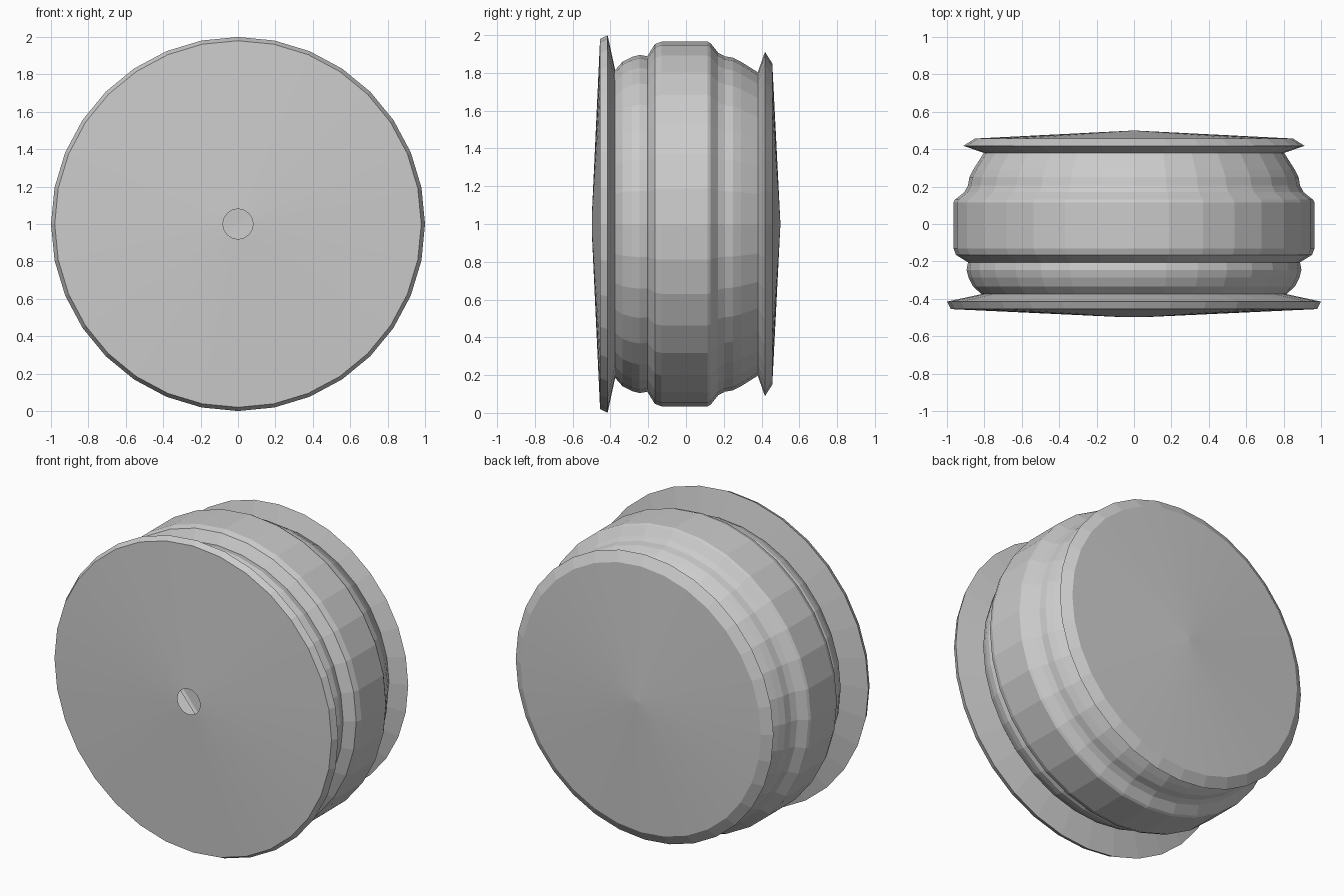
import bpy, bmesh, math

if "Cube" in bpy.data.objects:
    bpy.data.objects.remove(bpy.data.objects["Cube"])

SEGMENTS = 32
CENTRE_Z = 1.0


def lathe(name, profile):
    """Revolve (y, radius) points around the horizontal y axis; radius 0 closes to a point."""
    bm = bmesh.new()
    rings = []
    for y, r in profile:
        if r == 0:
            rings.append([bm.verts.new((0, y, CENTRE_Z))] * SEGMENTS)
            continue
        ring = []
        for i in range(SEGMENTS):
            a = 2 * math.pi * i / SEGMENTS
            ring.append(bm.verts.new((r * math.sin(a), y, CENTRE_Z + r * math.cos(a))))
        rings.append(ring)
    for lower, upper in zip(rings, rings[1:]):
        for i in range(SEGMENTS):
            j = (i + 1) % SEGMENTS
            corners = [lower[i], lower[j], upper[j], upper[i]]
            bm.faces.new(list(dict.fromkeys(corners)))
    bmesh.ops.recalc_face_normals(bm, faces=bm.faces)
    # The shell is open at the front, so make the rear cap point outward
    bm.faces.ensure_lookup_table()
    bm.normal_update()
    if bm.faces[-1].normal.y < 0:
        bmesh.ops.reverse_faces(bm, faces=bm.faces)
    mesh = bpy.data.meshes.new(name)
    bm.to_mesh(mesh)
    bm.free()
    obj = bpy.data.objects.new(name, mesh)
    bpy.context.collection.objects.link(obj)
    return obj


# Front cap with a small open hole, and its thin wide flange
front = [(-0.497, 0.08), (-0.455, 0.98), (-0.415, 1.0), (-0.375, 0.815)]
# Rounded front shoulder
front_shoulder = [(-0.335, 0.86), (-0.285, 0.885), (-0.245, 0.895), (-0.205, 0.888)]
# Raised middle band
band = [(-0.165, 0.952), (-0.13, 0.965), (0.115, 0.965), (0.13, 0.957)]
# Stepped rear shoulder
rear_shoulder = [(0.17, 0.907), (0.205, 0.888), (0.25, 0.88), (0.29, 0.86)]
# Smaller rear flange and shallow conical cap
rear = [(0.38, 0.803), (0.418, 0.912), (0.457, 0.85), (0.5, 0)]

lathe("hollow_drum", front + front_shoulder + band + rear_shoulder + rear)
